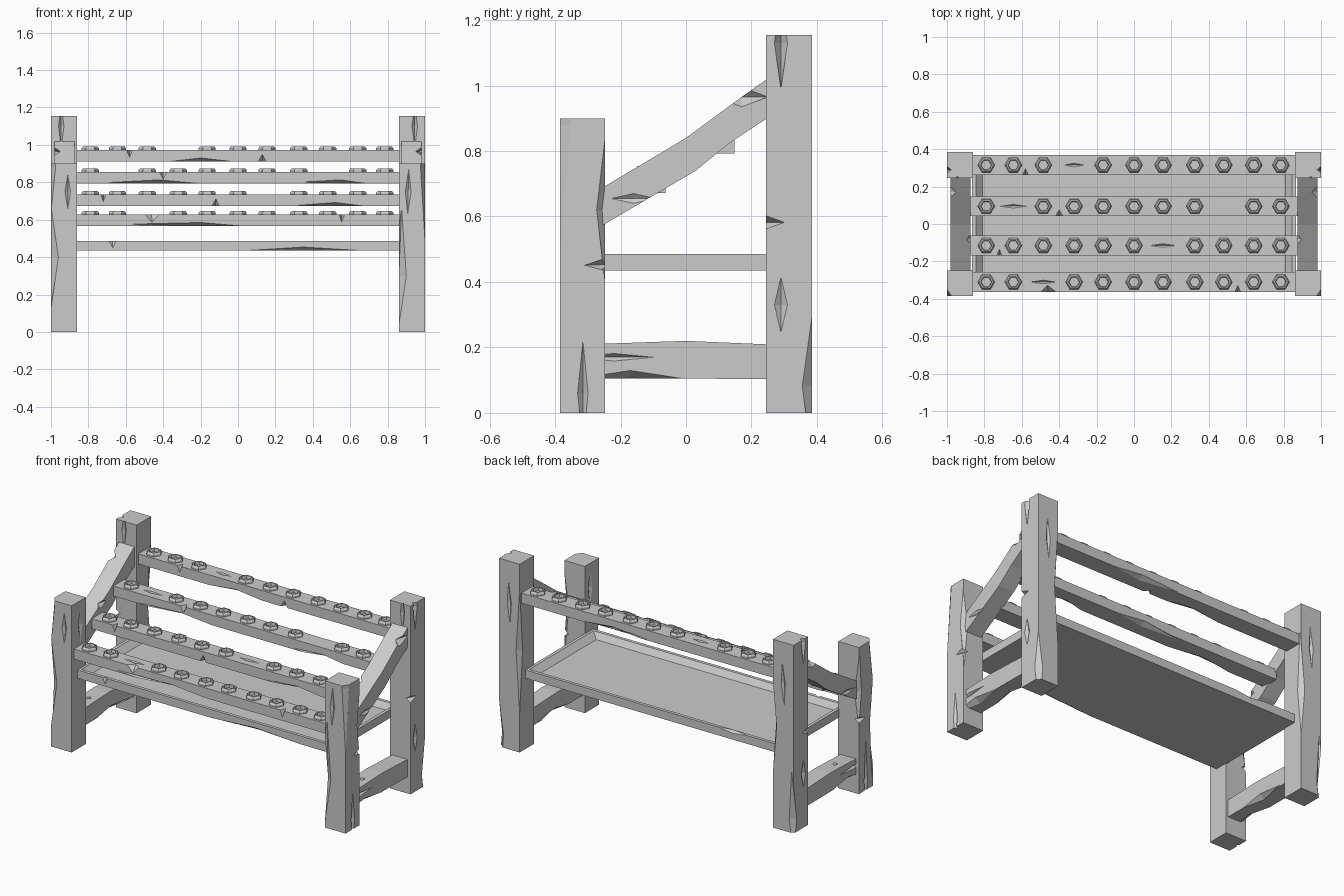
import bpy, bmesh, math, random
from mathutils import Matrix, Vector

if "Cube" in bpy.data.objects:
    bpy.data.objects.remove(bpy.data.objects["Cube"])

random.seed(4)


def finish(name, bm):
    bmesh.ops.recalc_face_normals(bm, faces=bm.faces)
    me = bpy.data.meshes.new(name)
    bm.to_mesh(me)
    bm.free()
    ob = bpy.data.objects.new(name, me)
    bpy.context.collection.objects.link(ob)
    return ob


def box(name, x0, x1, y0, y1, z0, z1):
    bm = bmesh.new()
    bmesh.ops.create_cube(bm, size=1, matrix=Matrix.Translation(
        ((x0 + x1) / 2, (y0 + y1) / 2, (z0 + z1) / 2)) @ Matrix.Diagonal((x1 - x0, y1 - y0, z1 - z0, 1)))
    return finish(name, bm)


def side_beam(name, profile, x0, x1):
    # extrude a (y, z) outline along x
    bm = bmesh.new()
    face = bm.faces.new([bm.verts.new((x0, y, z)) for y, z in profile])
    ext = bmesh.ops.extrude_face_region(bm, geom=[face])['geom']
    bmesh.ops.translate(bm, vec=(x1 - x0, 0, 0), verts=[v for v in ext if isinstance(v, bmesh.types.BMVert)])
    return finish(name, bm)


def gouge(ob, cuts):
    # carve stretched octahedra (x, y, z, half sizes) out of a timber
    bm = bmesh.new()
    for x, y, z, hx, hy, hz in cuts:
        rot = Matrix.Rotation(random.uniform(0.02, 0.05), 4, random.choice('XYZ'))
        mat = Matrix.Translation((x, y, z)) @ rot @ Matrix.Diagonal((hx, hy, hz, 1))
        ring = [bm.verts.new(mat @ Vector(p)) for p in ((1, 0, 0), (0, 1, 0), (-1, 0, 0), (0, -1, 0))]
        for s in (1, -1):
            tip = bm.verts.new(mat @ Vector((0, 0, s)))
            for i in range(4):
                bm.faces.new((ring[i], ring[(i + 1) % 4], tip)[::s])
    cutter = finish("gouge_cutter", bm)
    cutter.hide_render = True
    mod = ob.modifiers.new("gouges", 'BOOLEAN')
    mod.operation, mod.solver, mod.use_self, mod.object = 'DIFFERENCE', 'EXACT', True, cutter
    deps = bpy.context.evaluated_depsgraph_get()
    me = bpy.data.meshes.new_from_object(ob.evaluated_get(deps))
    ob.modifiers.clear()
    ob.data = me
    bpy.data.objects.remove(cutter)


# corner posts with worn edges
for sx, side in ((-1, "left"), (1, "right")):
    xo, xi = sx, sx * 0.86
    xa, xb = min(xo, xi), max(xo, xi)
    front = box("front_post_" + side, xa, xb, -0.385, -0.248, 0, 0.9)
    edge = xo if sx < 0 else xi
    gouge(front, [
        (edge, -0.385, 0.4 if sx < 0 else 0.3, 0.04, 0.03, 0.36),
        (xo, -0.385, 0.88, 0.025, 0.035, 0.4),
        (xo, -0.248, 0.62, 0.03, 0.025, 0.26),
        (xo, -0.315, 0.06, 0.018, 0.016, 0.24),
        (xo, -0.25, 0.453, 0.03, 0.06, 0.018),
        (xi, -0.3, 0.75, 0.012, 0.02, 0.11),
        (sx * 0.91, -0.385, 0.75, 0.015, 0.012, 0.12)])
    back = box("back_post_" + side, xa, xb, 0.245, 0.385, 0, 1.155)
    gouge(back, [
        (xo, 0.385, 0.08, 0.03, 0.03, 0.3),
        (xi, 0.385, 0.62, 0.025, 0.03, 0.38),
        (xo, 0.29, 1.13, 0.025, 0.02, 0.17),
        (xo, 0.245, 0.582, 0.03, 0.058, 0.02),
        (xo, 0.29, 0.33, 0.014, 0.02, 0.1),
        (sx * 0.945, 0.245, 1.1, 0.015, 0.016, 0.12),
        (sx * 0.93, 0.385, 0.9, 0.014, 0.012, 0.13)])

    # low stretcher and sloped arm on each side
    xa, xb = sorted((sx * 0.875, sx * 0.98))
    low = side_beam("low_stretcher_" + side, [(-0.26, 0.105), (0, 0.105), (0.255, 0.103), (0.255, 0.209),
                                              (0, 0.22), (-0.26, 0.211)], xa, xb)
    gouge(low, [(xo * 0.98, -0.17, 0.105, 0.035, 0.16, 0.025),
                (xo * 0.98, -0.22, 0.17, 0.015, 0.12, 0.012),
                (sx * 0.875, 0.02, 0.105, 0.03, 0.17, 0.025),
                (xo * 0.93, -0.12, 0.22, 0.02, 0.018, 0.03)])
    arm = side_beam("sloped_arm_" + side, [(-0.26, 0.57), (0.03, 0.74), (0.13, 0.822), (0.255, 0.905), (0.255, 1.025),
                                           (0.17, 0.965), (0, 0.84), (-0.26, 0.685)], xa, xb)
    gouge(arm, [(xo * 0.98, 0.17, 0.965, 0.03, 0.09, 0.03),
                (xo * 0.98, -0.16, 0.655, 0.012, 0.08, 0.015),
                (sx * 0.875, -0.08, 0.79, 0.02, 0.06, 0.025)])

# four stepped rack bars: y, bottom z, half length, missing peg slots, gouges (x, top?, half width)
spots = [-0.79, -0.645, -0.485, -0.32, -0.165, 0, 0.155, 0.325, 0.48, 0.64, 0.785]
bars = [
    (0.315, 0.91, 0.87, (3,), [(-0.58, 1, 0.015), (0.13, 0, 0.022), (-0.2, 0, 0.2)]),
    (0.095, 0.793, 0.885, (1, 8), [(-0.42, 0, 0.28), (-0.4, 1, 0.02), (0.55, 0, 0.2)]),
    (-0.115, 0.672, 0.885, (6,), [(-0.72, 1, 0.013), (-0.12, 0, 0.02), (0.52, 0, 0.2)]),
    (-0.31, 0.565, 0.87, (2,), [(-0.2, 0, 0.37), (0.555, 1, 0.015), (-0.46, 1, 0.04)]),
]
pegs = bmesh.new()
for n, (y, z, half, missing, cuts) in enumerate(bars):
    bar = box("rack_bar_%d" % (n + 1), -half, half, y - 0.053, y + 0.053, z, z + 0.062)
    gouges = [(x, y - 0.053, z + 0.062 * top, w, 0.035, 0.02 if w > 0.1 else 0.04) for x, top, w in cuts]
    gouges += [(0.25 - 0.2 * n, y + 0.053, z, 0.25, 0.03, 0.02)]
    gouges += [(spots[missing[0]], y, z + 0.062, 0.07, 0.01, 0.01)]
    gouge(bar, gouges)
    # hollow hexagonal pegs
    for i, px in enumerate(spots):
        if i in missing:
            continue
        rings = []
        for r, h in ((0.046, 0.055), (0.046, 0.072), (0.038, 0.082), (0.030, 0.082), (0.027, 0.064)):
            rings.append([pegs.verts.new((px + r * math.cos(a * math.pi / 3), y + r * math.sin(a * math.pi / 3), z + h))
                          for a in range(6)])
        for lo, hi in zip(rings, rings[1:]):
            for a in range(6):
                b = (a + 1) % 6
                pegs.faces.new((lo[a], lo[b], hi[b], hi[a]))
        pegs.faces.new(rings[-1])
        pegs.faces.new(rings[0][::-1])
finish("hex_pegs", pegs)

# shallow tray with a sloped inner rim
bm = bmesh.new()
loops = []
for hx, hy, z in ((0.865, 0.33, 0.435), (0.865, 0.33, 0.486), (0.845, 0.31, 0.486), (0.81, 0.285, 0.45)):
    loops.append([bm.verts.new((hx * a, hy * b, z)) for a, b in ((-1, -1), (1, -1), (1, 1), (-1, 1))])
for lo, hi in zip(loops, loops[1:]):
    for i in range(4):
        j = (i + 1) % 4
        bm.faces.new((lo[i], lo[j], hi[j], hi[i]))
bm.faces.new(loops[0][::-1])
bm.faces.new(loops[-1])
tray = finish("tray", bm)
gouge(tray, [(0.35, -0.33, 0.432, 0.36, 0.03, 0.022), (-0.67, -0.33, 0.486, 0.018, 0.015, 0.04),
             (-0.55, 0.33, 0.488, 0.12, 0.02, 0.015)])
